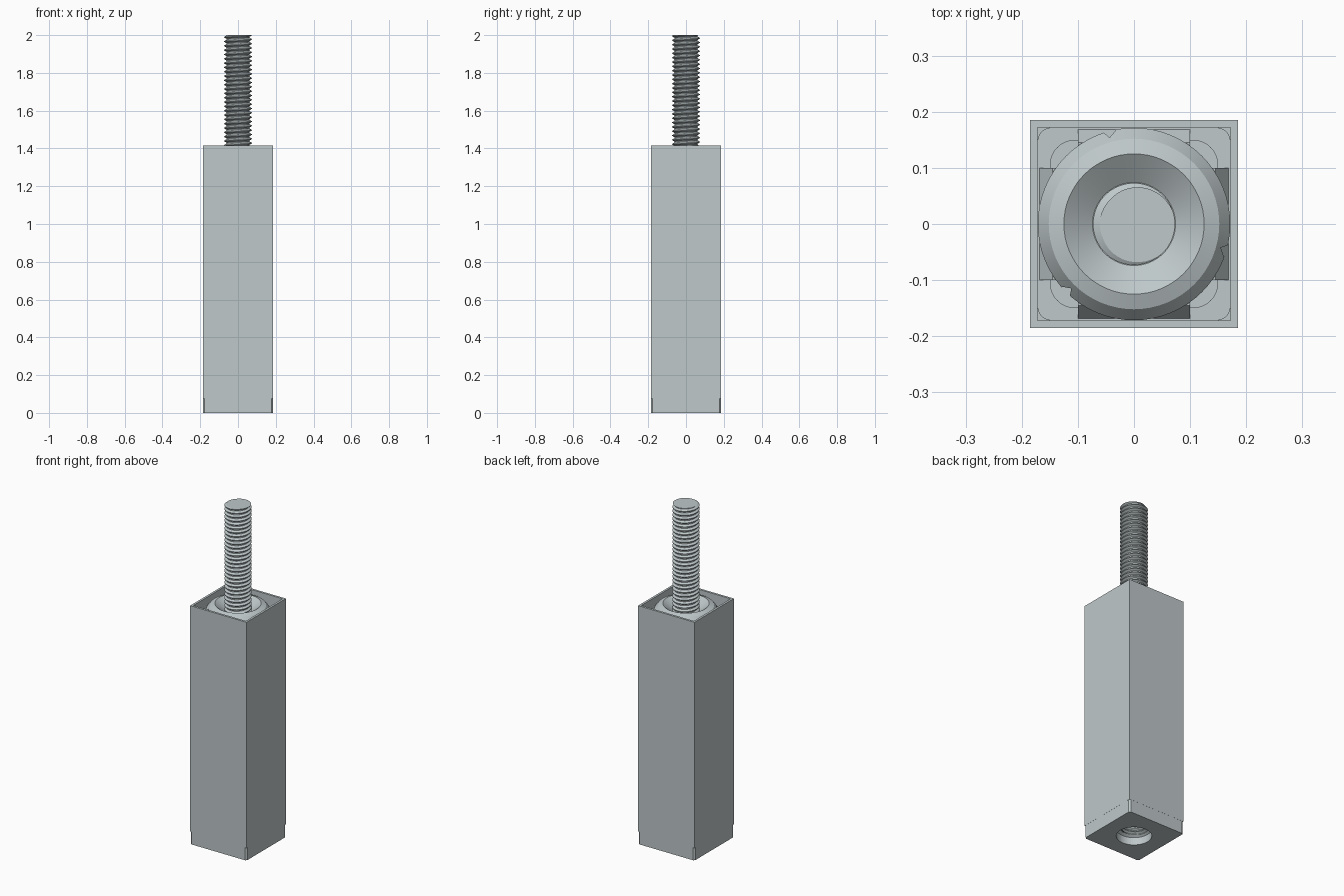
import bpy, bmesh, math
from mathutils import Vector, Matrix

cube = bpy.data.objects.get("Cube")
if cube:
    bpy.data.objects.remove(cube, do_unlink=True)

steel = bpy.data.materials.new("zinc_grey")
steel.use_nodes = True
grey = (0.52, 0.58, 0.59, 1)
steel.diffuse_color = grey
steel.node_tree.nodes["Principled BSDF"].inputs["Base Color"].default_value = grey

HALF, TOP, INNER = 0.185, 1.415, 0.172
PITCH = 0.0229


def finish(name, bm, smooth=None):
    bmesh.ops.recalc_face_normals(bm, faces=bm.faces)
    mesh = bpy.data.meshes.new(name)
    bm.to_mesh(mesh)
    bm.free()
    mesh.materials.append(steel)
    ob = bpy.data.objects.new(name, mesh)
    bpy.context.collection.objects.link(ob)
    if smooth:
        bpy.ops.object.select_all(action='DESELECT')
        bpy.context.view_layer.objects.active = ob
        ob.select_set(True)
        bpy.ops.object.shade_smooth_by_angle(angle=math.radians(smooth))
    return ob


def extrude(bm, outline, z0, z1, caps=(True, True)):
    low = [bm.verts.new((x, y, z0)) for x, y in outline]
    high = [bm.verts.new((x, y, z1)) for x, y in outline]
    for i in range(len(low)):
        j = (i + 1) % len(low)
        bm.faces.new((low[i], low[j], high[j], high[i]))
    if caps[0]:
        bm.faces.new(low[::-1])
    if caps[1]:
        bm.faces.new(high)
    return low, high


def rounded_square(half, r, steps):
    pts = []
    for k in range(4):
        for s in range(steps + 1):
            a = math.pi / 2 * (k + s / steps)
            c = half - r
            sx = (1, -1, -1, 1)[k]
            sy = (1, 1, -1, -1)[k]
            pts.append((sx * c + r * math.cos(a), sy * c + r * math.sin(a)))
    return pts


def lathe(bm, profile, closed=True, n=64):
    rings = [[bm.verts.new((r * math.cos(2 * math.pi * i / n),
                            r * math.sin(2 * math.pi * i / n), z))
              for i in range(n)] for r, z in profile]
    for k in range(len(rings) if closed else len(rings) - 1):
        a, b = rings[k], rings[(k + 1) % len(rings)]
        for i in range(n):
            j = (i + 1) % n
            bm.faces.new((a[i], a[j], b[j], b[i]))


def thread(name, minor, major, z0, z1, caps, n=40):
    """Helical thread surface trimmed flat at both ends."""
    bm = bmesh.new()
    profile = ((0, minor), (0.2, minor), (0.52, major), (0.68, major))
    turns = int((z1 - z0) / PITCH) + 4
    rows = []
    for i in range(turns * n):
        a = 2 * math.pi * i / n
        z = z0 - 2 * PITCH + PITCH * i / n
        rows.append([bm.verts.new((r * math.cos(a), r * math.sin(a), z + t * PITCH))
                     for t, r in profile])
    for i in range(len(rows) - n - 1):
        a = rows[i] + [rows[i + n][0]]
        b = rows[i + 1] + [rows[i + n + 1][0]]
        for k in range(4):
            bm.faces.new((a[k], b[k], b[k + 1], a[k + 1]))
    for z, d, cap in ((z0, -1, caps[0]), (z1, 1, caps[1])):
        cut = bmesh.ops.bisect_plane(
            bm, geom=bm.verts[:] + bm.edges[:] + bm.faces[:], dist=1e-6,
            plane_co=(0, 0, z), plane_no=(0, 0, d), clear_outer=True)
        if cap:
            edges = [e for e in cut["geom_cut"] if isinstance(e, bmesh.types.BMEdge)
                     and e.is_boundary]
            bmesh.ops.edgeloop_fill(bm, edges=edges)
    return finish(name, bm, 25)


def cutter(name, bm):
    ob = finish(name, bm)
    ob.hide_render = True
    ob.hide_viewport = True
    ob.display_type = 'WIRE'
    return ob


def subtract(target, tool):
    mod = target.modifiers.new("cut", 'BOOLEAN')
    mod.operation = 'DIFFERENCE'
    mod.solver = 'EXACT'
    mod.object = tool


square = lambda h: [(h, h), (-h, h), (-h, -h), (h, -h)]

# Square tube with open ends
bm = bmesh.new()
outer = extrude(bm, square(HALF), 0.075, TOP, (False, False))
inner = extrude(bm, square(INNER), 0.075, TOP, (False, False))
for o, n in zip(outer, inner):
    for i in range(4):
        j = (i + 1) % 4
        bm.faces.new((o[i], o[j], n[j], n[i]))
finish("square_tube", bm)

# Bottom block with slightly eased corners and a round hole
bm = bmesh.new()
extrude(bm, rounded_square(HALF - 0.0005, 0.008, 1), 0, 0.0755)
base = finish("base_block", bm)
bm = bmesh.new()
bmesh.ops.create_cone(bm, cap_ends=True, segments=48, radius1=0.094, radius2=0.094,
                      depth=0.3)
subtract(base, cutter("base_hole_cutter", bm))

# Threaded socket behind the hole
bm = bmesh.new()
lathe(bm, ((0.1, 0.04), (0.078, 0.055)), closed=False, n=48)
finish("socket_lead_in", bm, 30)
socket = thread("socket_thread", 0.067, 0.079, 0.05, 0.4, (False, True))
socket.data.flip_normals()

# Plug in the tube mouth: floor, rounded core and four sloping flanks
bm = bmesh.new()
extrude(bm, rounded_square(INNER, 0.025, 6), 1.24, 1.33)
extrude(bm, square(INNER), 1.22, 1.325)
extrude(bm, rounded_square(0.15, 0.045, 8), 1.30, 1.345)
finish("mouth_plug", bm)
bm = bmesh.new()
section = ((0.1, 1.31), (INNER, 1.31), (INNER, 1.325), (0.145, 1.365), (0.1, 1.365))
for k in range(4):
    turn = Matrix.Rotation(k * math.pi / 2, 3, 'Z')
    ends = [[bm.verts.new(turn @ Vector((x, y, z))) for y, z in section]
            for x in (-0.1, 0.1)]
    for e in ends:
        bm.faces.new(e)
    for i in range(len(section)):
        j = (i + 1) % len(section)
        bm.faces.new((ends[0][i], ends[0][j], ends[1][j], ends[1][i]))
finish("plug_flanks", bm)

# Dished collar around the rod, with three notches in its rim
bm = bmesh.new()
lathe(bm, ((0.06, 1.35), (0.15, 1.35), (0.1715, 1.368), (0.1715, 1.374),
           (0.152, 1.398), (0.125, 1.408), (0.074, 1.372), (0.06, 1.372)))
collar = finish("dished_collar", bm, 20)
bm = bmesh.new()
for angle in (105, 225, 344):
    place = (Matrix.Rotation(math.radians(angle), 4, 'Z')
             @ Matrix.Translation((0.172, 0, 1.37))
             @ Matrix.Rotation(math.radians(35), 4, 'Z')
             @ Matrix.Diagonal((0.017, 0.017, 0.1, 1)))
    bmesh.ops.create_cube(bm, size=1, matrix=place)
subtract(collar, cutter("collar_notch_cutter", bm))

# Threaded rod
thread("threaded_rod", 0.061, 0.073, 1.3, 2.0, (True, True))
